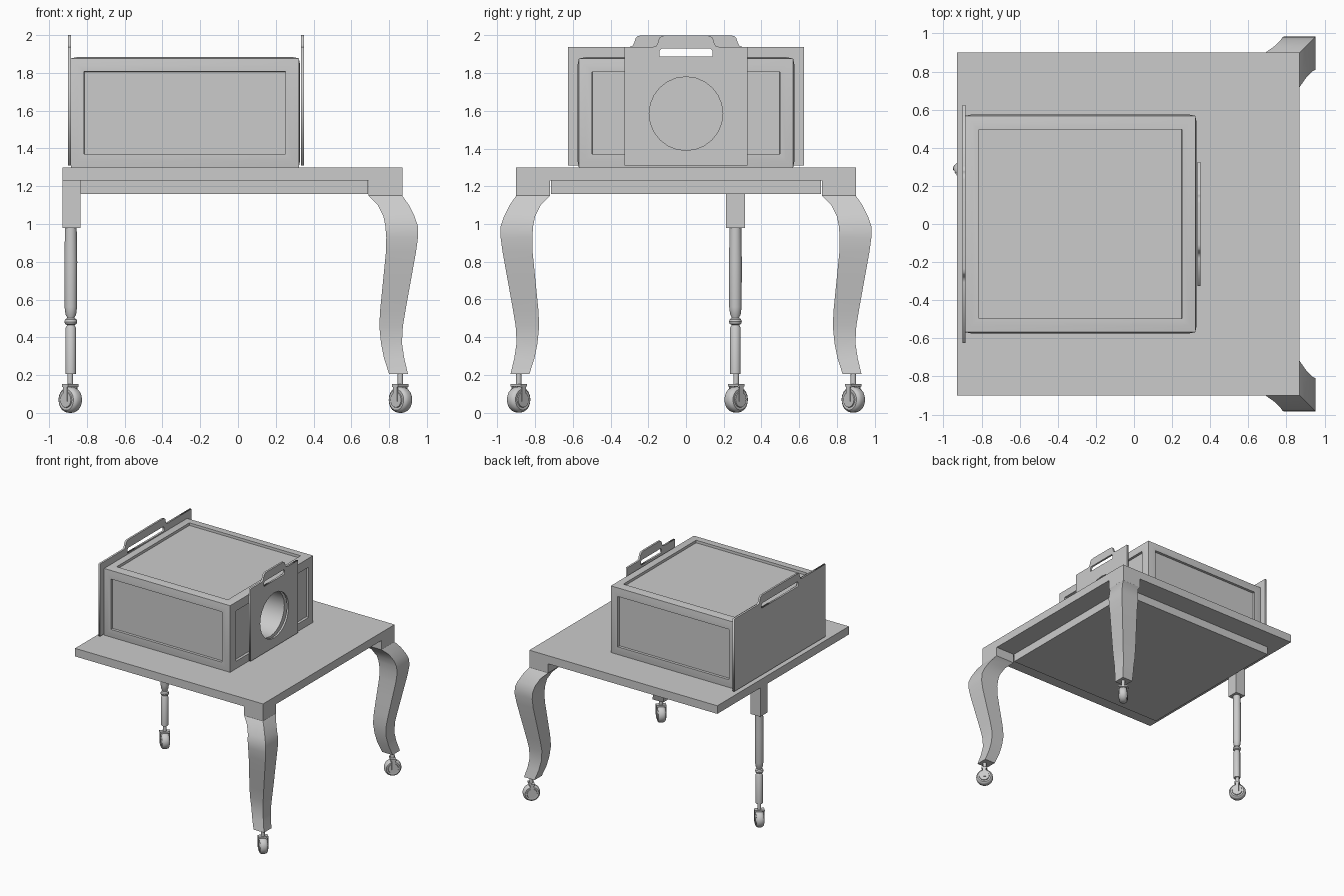
import bpy, bmesh, math
from mathutils import Matrix, Vector

if "Cube" in bpy.data.objects:
    bpy.data.objects.remove(bpy.data.objects["Cube"])


def make(name, bm, smooth=False):
    bmesh.ops.recalc_face_normals(bm, faces=bm.faces)
    me = bpy.data.meshes.new(name)
    bm.to_mesh(me)
    bm.free()
    ob = bpy.data.objects.new(name, me)
    bpy.context.collection.objects.link(ob)
    if smooth:
        bpy.ops.object.select_all(action='DESELECT')
        ob.select_set(True)
        bpy.context.view_layer.objects.active = ob
        bpy.ops.object.shade_smooth_by_angle(angle=math.radians(35))
    return ob


def add_box(bm, lo, hi):
    lo, hi = Vector(lo), Vector(hi)
    m = Matrix.Translation((lo + hi) / 2) @ Matrix.Diagonal((*(hi - lo), 1))
    bmesh.ops.create_cube(bm, size=1, matrix=m)


def box(name, lo, hi):
    bm = bmesh.new()
    add_box(bm, lo, hi)
    return make(name, bm)


def skin(bm, rings):
    """Join equal rings of points into a capped tube."""
    vs = [[bm.verts.new(p) for p in r] for r in rings]
    n = len(vs[0])
    for a, b in zip(vs, vs[1:]):
        for i in range(n):
            bm.faces.new((a[i], a[(i + 1) % n], b[(i + 1) % n], b[i]))
    bm.faces.new(vs[0])
    bm.faces.new(vs[-1])


def lathe(bm, profile, m=Matrix(), n=20):
    ang = [2 * math.pi * i / n for i in range(n)]
    skin(bm, [[m @ Vector((r * math.cos(a), r * math.sin(a), z)) for a in ang]
              for r, z in profile])


# Table top and the slab beneath it
box("table_top", (-.93, -.90, 1.23), (.87, .90, 1.30))
box("table_apron", (-.835, -.715, 1.16), (.687, .715, 1.23))


# Caster: rounded wheel, fork and stem; rolls along the given heading
def caster(name, x, y, heading):
    place = Matrix.Translation((x, y, 0)) @ Matrix.Rotation(heading, 4, 'Z')
    bm = bmesh.new()
    half = [(.04, .036), (.042, .030), (.055, .031), (.065, .023), (.069, .010)]
    axle = Matrix.Translation((0, 0, .069)) @ Matrix.Rotation(math.pi / 2, 4, 'X')
    lathe(bm, half + [(r, -z) for r, z in reversed(half)], axle)
    add_box(bm, (-.022, -.040, .138), (.022, .040, .152))
    for s in (-1, 1):
        y0, y1 = sorted((s * .034, s * .040))
        add_box(bm, (-.014, y0, .06), (.014, y1, .14))
    lathe(bm, [(.015, .15), (.015, .21)], n=12)
    bmesh.ops.transform(bm, matrix=place, verts=bm.verts)
    make(name, bm, True)


# Curved front legs: square sections drifting along the diagonal (z, inner, outer)
SECTIONS = [(1.15, .69, .87), (1.10, .74, .905), (1.04, .77, .935), (.99, .78, .952),
            (.93, .785, .953), (.85, .783, .942), (.70, .768, .915), (.55, .753, .888),
            (.46, .748, .873), (.37, .757, .868), (.29, .773, .88), (.205, .80, .90)]
for s, side in ((-1, "front"), (1, "rear")):
    ys = sorted((s * .72, s * .90))
    box(f"{side}_leg_block", (.69, ys[0], 1.15), (.87, ys[1], 1.23))
    bm = bmesh.new()
    skin(bm, [[(a, s * (a + .03), z), (b, s * (a + .03), z),
               (b, s * (b + .03), z), (a, s * (b + .03), z)] for z, a, b in SECTIONS])
    make(f"{side}_curved_leg", bm, True)
    caster(f"{side}_caster", .86, s * .887, s * math.pi / 4)

# Single turned leg on the other edge
LX, LY = -.885, .262
box("turned_leg_block", (-.93, LY - .05, .98), (-.835, LY + .05, 1.23))
bm = bmesh.new()
lathe(bm, [(.028, .205), (.028, .45), (.022, .46), (.02, .465), (.03, .47), (.034, .482),
           (.03, .495), (.02, .502), (.021, .508), (.028, .52), (.033, .56), (.034, .8),
           (.031, .98)], Matrix.Translation((LX, LY, 0)))
make("turned_leg", bm, True)
caster("turned_leg_caster", LX - .003, LY + .004, math.radians(135))

# Panelled case: faces bulge slightly, then sink to a recessed panel
bm = bmesh.new()
add_box(bm, (-.885, -.568, 1.30), (.322, .568, 1.877))
for f in list(bm.faces):
    if f.normal.z < -.5 or f.normal.x < -.5:
        continue
    bmesh.ops.inset_individual(bm, faces=[f], thickness=.05, depth=.007)
    bmesh.ops.inset_individual(bm, faces=[f], thickness=.05, depth=0)
    bmesh.ops.inset_individual(bm, faces=[f], thickness=.001, depth=-.022)
case = make("case", bm)

# Deep round opening in the case
bm = bmesh.new()
lathe(bm, [(.195, -.08), (.195, .4)],
      Matrix.Translation((0, 0, 1.585)) @ Matrix.Rotation(math.pi / 2, 4, 'Y'), 24)
cutter = make("opening_cutter", bm)
mod = case.modifiers.new("opening", 'BOOLEAN')
mod.object = cutter
mod.operation = 'DIFFERENCE'
mod.solver = 'EXACT'
bpy.context.view_layer.objects.active = case
bpy.ops.object.modifier_apply(modifier=mod.name)
bpy.data.objects.remove(cutter)
bpy.ops.object.select_all(action='DESELECT')
case.select_set(True)
bpy.ops.object.shade_smooth_by_angle(angle=math.radians(20))


# End plates with slotted carry handles, filled from 2D outlines
def plate(name, x, half, grip, slot, hole=0):
    side = [(half, 1.31), (half, 1.937), (grip + .03, 1.937), (grip + .008, 1.944),
            (grip, 1.96), (grip - .008, 1.985), (grip - .02, 1.996), (grip - .04, 2.0)]
    cut = [(slot, 1.888), (slot, 1.92), (slot - .01, 1.93)]
    loops = [p + [(-y, z) for y, z in reversed(p)] for p in (side, cut)]
    if hole:
        loops.append([(hole * math.cos(i * math.pi / 12), 1.585 + hole * math.sin(i * math.pi / 12))
                      for i in range(24)])
    cu = bpy.data.curves.new(name, 'CURVE')
    cu.dimensions = '2D'
    cu.fill_mode = 'BOTH'
    cu.extrude = .008
    for pts in loops:
        sp = cu.splines.new('POLY')
        sp.points.add(len(pts) - 1)
        for p, (y, z) in zip(sp.points, pts):
            p.co = (y, z, 0, 1)
        sp.use_cyclic_u = True
    ob = bpy.data.objects.new(name, cu)
    ob.location.x = x
    ob.rotation_euler = (math.pi / 2, 0, math.pi / 2)
    bpy.context.collection.objects.link(ob)
    bpy.ops.object.select_all(action='DESELECT')
    ob.select_set(True)
    bpy.context.view_layer.objects.active = ob
    bpy.ops.object.convert(target='MESH')


plate("back_plate", -.892, .625, .275, .25)
plate("lens_plate", .341, .325, .15, .14, .195)
